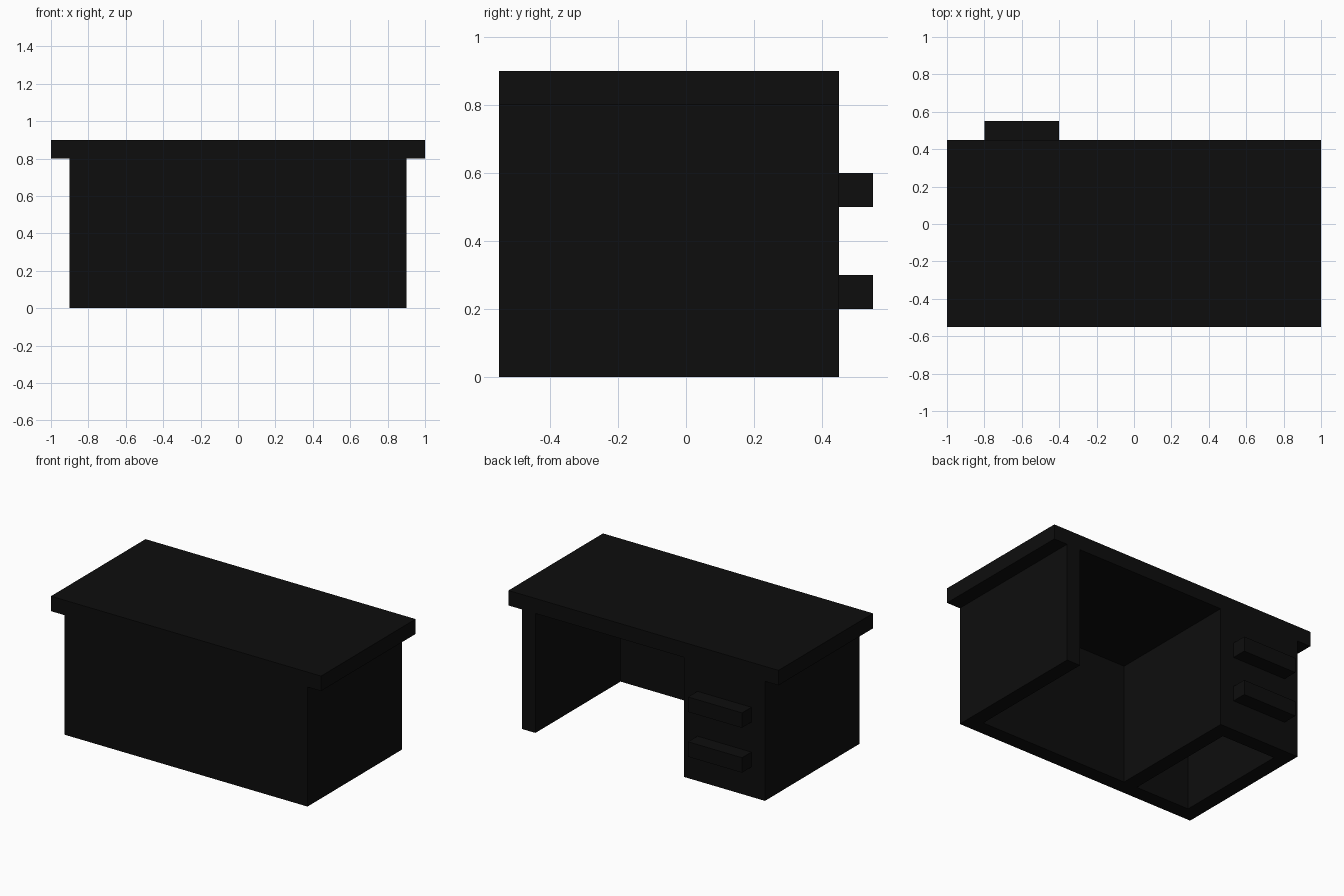
import bpy
import bmesh
from mathutils import Vector

if "Cube" in bpy.data.objects:
    bpy.data.objects.remove(bpy.data.objects["Cube"])

wood = bpy.data.materials.new("near_black")
wood.diffuse_color = (0.004, 0.004, 0.004, 1.0)
wood.use_nodes = True
wood.node_tree.nodes["Principled BSDF"].inputs["Base Color"].default_value = wood.diffuse_color


def box(name, x, y, z):
    """Flat-faced box spanning the given (min, max) ranges."""
    lo, hi = (Vector(c) for c in zip(x, y, z))
    bm = bmesh.new()
    bmesh.ops.create_cube(bm, size=1)
    bmesh.ops.scale(bm, vec=hi - lo, verts=bm.verts)
    bmesh.ops.translate(bm, vec=(lo + hi) / 2, verts=bm.verts)
    mesh = bpy.data.meshes.new(name)
    bm.to_mesh(mesh)
    bm.free()
    mesh.materials.append(wood)
    obj = bpy.data.objects.new(name, mesh)
    bpy.context.collection.objects.link(obj)
    return obj


T = 0.1                      # board thickness
FRONT, BACK = -0.55, 0.45    # depth range
H = 0.8                      # underside of the top

# Desk top and front modesty panel
box("desk_top", (-1, 1), (FRONT, BACK), (H, H + T))
box("front_panel", (-0.9, 0.9), (FRONT, FRONT + T), (0, H))

# Upright boards: plain leg on one side, two pedestal sides on the other
for name, x in (("side_leg", 0.8), ("pedestal_inner_side", -0.4), ("pedestal_outer_side", -0.9)):
    box(name, (x, x + T), (FRONT + T, BACK), (0, H))

# Drawer face closing the hollow, open-bottomed pedestal
box("drawer_face", (-0.8, -0.4), (BACK - T, BACK), (0, H))

# Two drawer handles
for name, z in (("lower_handle", 0.2), ("upper_handle", 0.5)):
    box(name, (-0.8, -0.4), (BACK, BACK + T), (z, z + T))
